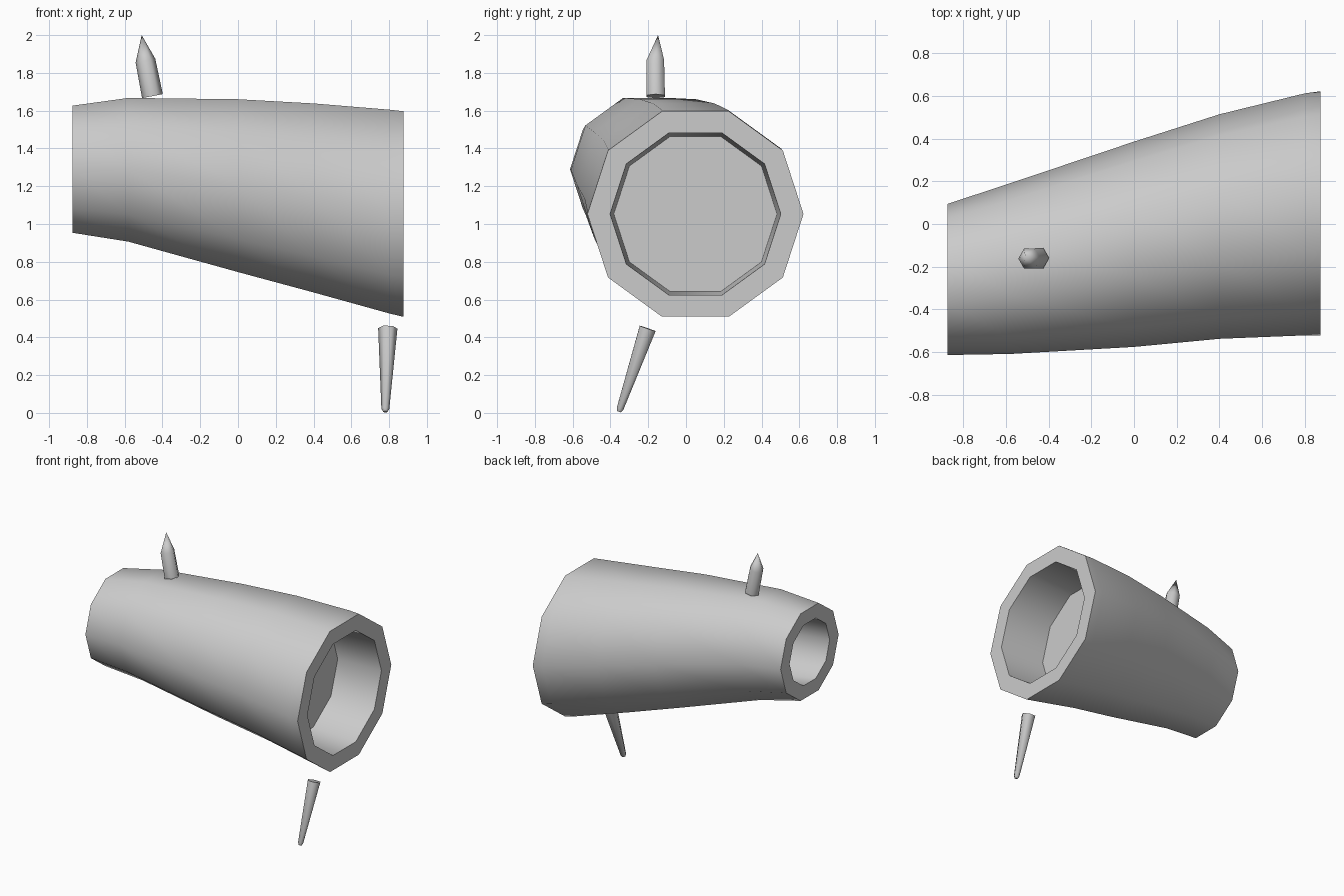
import bpy, bmesh
from math import cos, sin, tau, radians
from mathutils import Vector

if "Cube" in bpy.data.objects:
    bpy.data.objects.remove(bpy.data.objects["Cube"])


def loft(name, rings, sides, angle, axis=None, cap_ends=True):
    """Skin round rings (x, y, z, radius); ring planes face the given axis, or run in y-z."""
    bm = bmesh.new()
    if axis is None:
        u, v = Vector((0, 1, 0)), Vector((0, 0, 1))
    else:
        d = Vector(axis).normalized()
        u = d.cross(Vector((0, 1, 0))).normalized()
        v = d.cross(u)
    loops = []
    for x, y, z, r in rings:
        c = Vector((x, y, z))
        loops.append([bm.verts.new(c + u * r * cos(tau * i / sides) + v * r * sin(tau * i / sides))
                      for i in range(sides)])
    for a, b in zip(loops, loops[1:]):
        for i in range(sides):
            j = (i + 1) % sides
            bm.faces.new((a[i], a[j], b[j], b[i]))
    if cap_ends:
        bm.faces.new(loops[0])
        bm.faces.new(loops[-1])
    bmesh.ops.remove_doubles(bm, verts=bm.verts, dist=0.0005)
    bmesh.ops.recalc_face_normals(bm, faces=bm.faces)
    mesh = bpy.data.meshes.new(name)
    bm.to_mesh(mesh)
    bm.free()
    ob = bpy.data.objects.new(name, mesh)
    bpy.context.collection.objects.link(ob)
    bpy.ops.object.select_all(action='DESELECT')
    ob.select_set(True)
    bpy.context.view_layer.objects.active = ob
    bpy.ops.object.shade_smooth_by_angle(angle=radians(angle))
    return ob


# Tapered log: narrow hollow, outer bark, wide hollow, as one continuous skin
log_rings = [
    (-0.50, -0.20, 1.27, 0.265),    # floor of narrow hollow
    (-0.875, -0.26, 1.29, 0.245),
    (-0.875, -0.26, 1.29, 0.354),   # narrow rim
    (-0.58, -0.209, 1.287, 0.400),
    (0.00, -0.095, 1.203, 0.481),
    (0.40, -0.012, 1.138, 0.526),
    (0.80, 0.045, 1.066, 0.567),
    (0.875, 0.050, 1.053, 0.572),   # wide rim
    (0.875, 0.050, 1.053, 0.452),
    (0.515, 0.050, 1.053, 0.432),   # floor of wide hollow
]
loft("hollow_log", log_rings, 10, 42)

# Pointed branch stub on top
loft("upper_branch", [
    (-0.453, -0.160, 1.677, 0.056),
    (-0.490, -0.162, 1.865, 0.053),
    (-0.510, -0.148, 2.000, 0.0),
], 6, 62, axis=(-0.037, 0, 0.19))

# Thin tapering twig underneath, with a blunted tip
loft("lower_twig", [
    (0.793, -0.203, 0.447, 0.051),
    (0.780, -0.349, 0.022, 0.021),
    (0.780, -0.354, 0.006, 0.012),
], 6, 62, axis=(-0.013, -0.146, -0.425))
